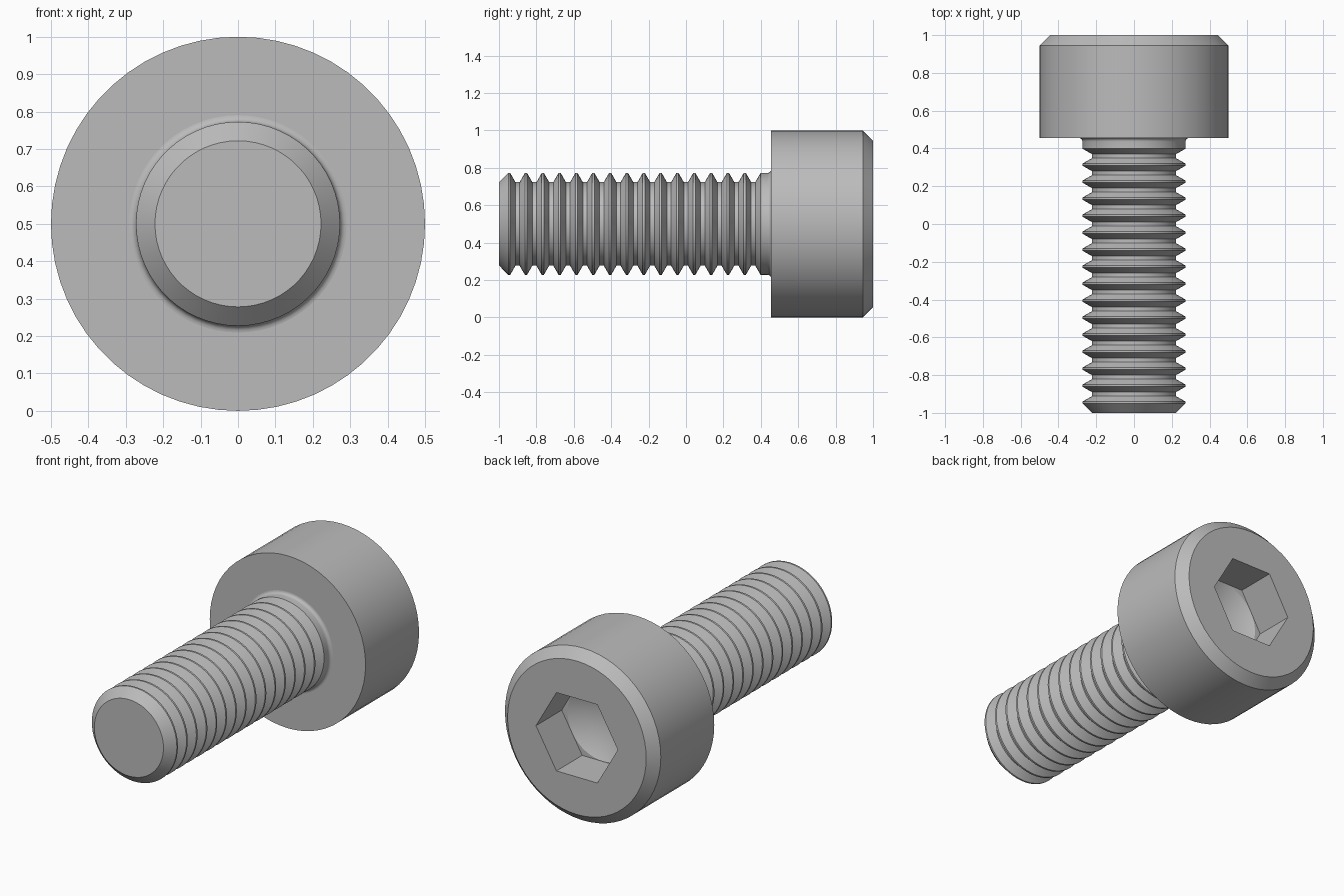
import bpy
import bmesh
from math import sin, cos, pi, radians

SIDES = 60          # divisible by six so the hex socket shares the columns
AXIS_Z = 0.5        # height of the screw axis

cube = bpy.data.objects.get("Cube")
if cube:
    bpy.data.objects.remove(cube, do_unlink=True)

steel = bpy.data.materials.new("steel_grey")
steel.use_nodes = True
GREY = (0.5, 0.5, 0.5, 1)
steel.diffuse_color = GREY
steel.node_tree.nodes["Principled BSDF"].inputs["Base Color"].default_value = GREY


def hex_radius(apothem, a):
    """Distance from the axis to a hexagon with corners on the x axis."""
    return apothem / cos(a % (pi / 3) - pi / 6)


def lathe(name, profile):
    """Sweep (y, radius, shape) rings around the y axis, closing both ends to a point."""
    bm = bmesh.new()
    rings = []
    for y, r, shape in profile:
        if r == 0:
            rings.append([bm.verts.new((0, y, AXIS_Z))] * SIDES)
            continue
        ring = []
        for i in range(SIDES):
            a = 2 * pi * i / SIDES
            d = hex_radius(r, a) if shape == "hex" else r
            ring.append(bm.verts.new((d * cos(a), y, AXIS_Z + d * sin(a))))
        rings.append(ring)
    for low, high in zip(rings, rings[1:]):
        for i in range(SIDES):
            j = (i + 1) % SIDES
            corners = dict.fromkeys((low[i], low[j], high[j], high[i]))
            bm.faces.new(list(corners))
    bmesh.ops.recalc_face_normals(bm, faces=bm.faces)
    mesh = bpy.data.meshes.new(name)
    bm.to_mesh(mesh)
    bm.free()
    mesh.materials.append(steel)
    obj = bpy.data.objects.new(name, mesh)
    bpy.context.collection.objects.link(obj)
    bpy.ops.object.select_all(action="DESELECT")
    obj.select_set(True)
    bpy.context.view_layer.objects.active = obj
    bpy.ops.object.shade_smooth_by_angle(angle=radians(25))
    return obj


HEAD_Y = 0.455
CREST, ROOT = 0.2727, 0.2235
PITCH, GROOVES = 0.09, 15
FLANK, FLAT = PITCH * 5 / 16, PITCH / 4

# Threaded shank: chamfered tip, ring grooves, plain collar and fillet
shank = [(-1, 0, ""), (-1, 0.222, ""), (-0.95, CREST, "")]
for n in range(GROOVES):
    y = -0.94 + n * PITCH
    shank += [(y, CREST, ""), (y + FLANK, ROOT, ""),
              (y + FLANK + FLAT, ROOT, ""), (y + 2 * FLANK + FLAT, CREST, "")]
FILLET = 0.018
for k in range(6):
    t = k / 5 * pi / 2
    shank.append((HEAD_Y - FILLET + FILLET * sin(t),
                  CREST + FILLET * (1 - cos(t)), ""))
shank += [(HEAD_Y + 0.01, CREST, ""), (HEAD_Y + 0.01, 0, "")]
lathe("threaded_shank", shank)

# Cylindrical head: chamfered rim, hex socket with a drilled conical floor
APOTHEM = 0.2273
FLOOR_Y = 1 - 0.236
head = [
    (HEAD_Y, 0, ""), (HEAD_Y, 0.5, ""),
    (0.945, 0.5, ""), (1, 0.445, ""),
    (1, APOTHEM, "hex"), (FLOOR_Y, APOTHEM, "hex"),
    (FLOOR_Y, APOTHEM * 0.99, ""), (FLOOR_Y - 0.13, 0, ""),
]
lathe("socket_head", head)
